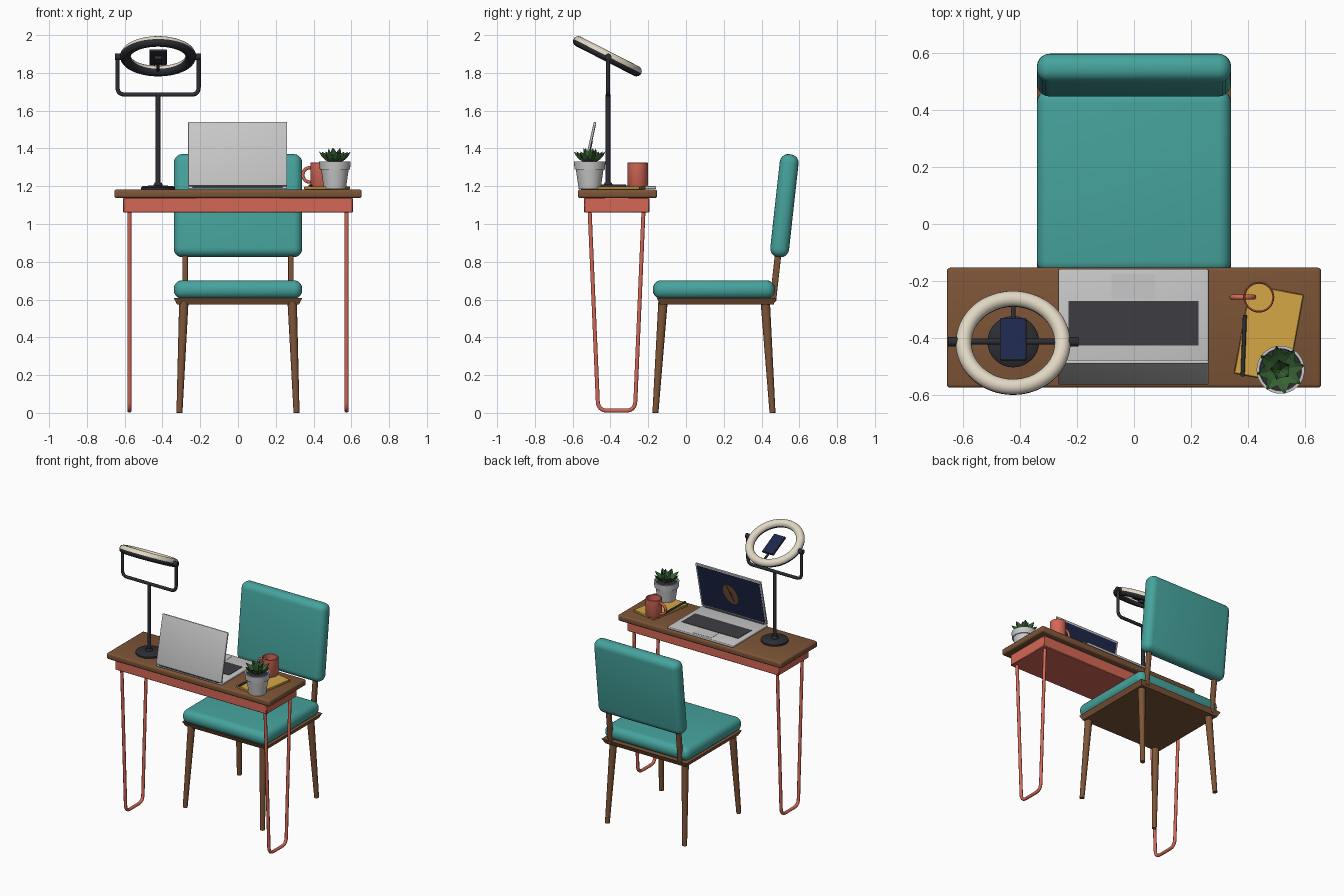
import bpy, bmesh, math
from mathutils import Matrix, Vector

if "Cube" in bpy.data.objects:
    bpy.data.objects.remove(bpy.data.objects["Cube"])

COLOURS = {
    "teal_fabric": (0.061, 0.366, 0.337), "brown_wood": (0.205, 0.089, 0.038),
    "coral_paint": (0.658, 0.138, 0.093), "cream_light": (0.75, 0.68, 0.55),
    "black_metal": (0.026, 0.027, 0.034), "light_grey": (0.58, 0.58, 0.58),
    "navy_screen": (0.012, 0.020, 0.070), "mustard_paper": (0.66, 0.39, 0.061),
    "leaf_green": (0.038, 0.122, 0.034), "charcoal_keys": (0.048, 0.045, 0.054)}
MATS = {}
for key, rgb in COLOURS.items():
    MATS[key] = bpy.data.materials.new(key)
    MATS[key].diffuse_color = (*rgb, 1)

T = Matrix.Translation
def rot(deg, axis):
    return Matrix.Rotation(math.radians(deg), 4, axis)


def finish(name, bm, *mats, m=Matrix(), smooth=40):
    me = bpy.data.meshes.new(name)
    bmesh.ops.recalc_face_normals(bm, faces=bm.faces[:])
    bm.to_mesh(me)
    bm.free()
    ob = bpy.data.objects.new(name, me)
    bpy.context.collection.objects.link(ob)
    ob.matrix_world = m
    for k in mats:
        me.materials.append(MATS[k])
    if smooth:
        bpy.ops.object.select_all(action='DESELECT')
        ob.select_set(True)
        bpy.context.view_layer.objects.active = ob
        bpy.ops.object.shade_smooth_by_angle(angle=math.radians(smooth))
    return ob


def box(name, mat, size, centre, m=Matrix(), bevel=0, seg=3, taper=1):
    """Box; taper scales the bottom face in x and y."""
    bm = bmesh.new()
    bmesh.ops.create_cube(bm, size=1)
    for v in bm.verts:
        k = taper if v.co.z < 0 else 1
        v.co = Vector((v.co.x * size[0] * k, v.co.y * size[1] * k, v.co.z * size[2]))
    if bevel:
        bmesh.ops.bevel(bm, geom=bm.edges[:], offset=bevel, segments=seg,
                        profile=0.5, affect='EDGES')
    return finish(name, bm, mat, m=m @ T(centre))


def rod(name, mat, a, b, r1, r2=None, seg=16):
    """Straight, optionally tapered rod from a to b."""
    a, b = Vector(a), Vector(b)
    bm = bmesh.new()
    bmesh.ops.create_cone(bm, cap_ends=True, segments=seg, radius1=r1,
                          radius2=r1 if r2 is None else r2, depth=(b - a).length)
    q = (b - a).to_track_quat('Z', 'Y').to_matrix().to_4x4()
    return finish(name, bm, mat, m=T((a + b) / 2) @ q)


def lathe(name, mat, profile, m, seg=32):
    bm = bmesh.new()
    vs = [bm.verts.new((r, 0, z)) for r, z in profile]
    es = [bm.edges.new(p) for p in zip(vs, vs[1:])]
    bmesh.ops.spin(bm, geom=vs + es, axis=(0, 0, 1), cent=(0, 0, 0),
                   angle=math.tau, steps=seg)
    bmesh.ops.remove_doubles(bm, verts=bm.verts[:], dist=1e-5)
    return finish(name, bm, mat, m=m)


def torus(name, mats, major, minor, m, n=48, k=16, rule=None):
    bm = bmesh.new()
    grid = [[bm.verts.new(((major + minor * math.cos(b)) * math.cos(a),
                           (major + minor * math.cos(b)) * math.sin(a), minor * math.sin(b)))
             for b in (math.tau * j / k for j in range(k))]
            for a in (math.tau * i / n for i in range(n))]
    for i in range(n):
        for j in range(k):
            f = bm.faces.new((grid[i][j], grid[(i + 1) % n][j],
                              grid[(i + 1) % n][(j + 1) % k], grid[i][(j + 1) % k]))
            f.material_index = int(bool(rule and rule(f.calc_center_median())))
    return finish(name, bm, *mats, m=m, smooth=80)


def tube(name, mat, pts, r, fillet):
    """Bent tube through pts with rounded corners."""
    pts = [Vector(p) for p in pts]
    path = [pts[0]]
    for p, c, n in zip(pts, pts[1:], pts[2:]):
        s, e = c + (p - c).normalized() * fillet, c + (n - c).normalized() * fillet
        for i in range(7):
            t = i / 6
            path.append(s * (1 - t) ** 2 + c * 2 * t * (1 - t) + e * t * t)
    path.append(pts[-1])
    cu = bpy.data.curves.new(name, 'CURVE')
    cu.dimensions = '3D'
    cu.bevel_depth, cu.bevel_resolution, cu.use_fill_caps = r, 3, True
    sp = cu.splines.new('POLY')
    sp.points.add(len(path) - 1)
    for q, v in zip(sp.points, path):
        q.co = (*v, 1)
    cu.materials.append(MATS[mat])
    ob = bpy.data.objects.new(name, cu)
    bpy.context.collection.objects.link(ob)


# Desk: top, apron, hairpin legs
box("desk_top", "brown_wood", (1.31, 0.42, 0.045), (0, -0.363, 1.16), bevel=0.012)
box("desk_apron", "coral_paint", (1.215, 0.345, 0.08), (0, -0.367, 1.1), bevel=0.004, seg=1)
for s, side in ((-1, "left"), (1, "right")):
    x = 0.575 * s
    tube("hairpin_leg_" + side, "coral_paint",
         [(x, -0.51, 1.07), (x, -0.465, 0.012), (x, -0.27, 0.012), (x, -0.225, 1.07)], 0.011, 0.05)

# Chair: cushions, seat frame, legs, back posts
box("seat_cushion", "teal_fabric", (0.68, 0.645, 0.098), (0, 0.147, 0.653), bevel=0.045, seg=5)
box("seat_frame", "brown_wood", (0.68, 0.635, 0.034), (0, 0.163, 0.592), taper=0.95)
tilt = T((0, 0.521, 1.097)) @ rot(-6.3, 'X')
box("back_cushion", "teal_fabric", (0.68, 0.1, 0.548), (0, 0, 0), m=tilt, bevel=0.045, seg=5)
for s, side in ((-1, "left"), (1, "right")):
    rod("front_leg_" + side, "brown_wood", (0.31 * s, -0.162, 0), (0.287 * s, -0.122, 0.585), 0.016, 0.025)
    rod("rear_leg_" + side, "brown_wood", (0.31 * s, 0.458, 0), (0.287 * s, 0.42, 0.585), 0.016, 0.025)
    box("back_post_" + side, "brown_wood", (0.028, 0.034, 0.4), (0.28 * s, -0.005, -0.31), m=tilt, bevel=0.006)

# Ring lamp: base, pole, yoke, ring, phone holder
LX, LY = -0.423, -0.412
lathe("lamp_base", "black_metal",
      [(0, 1.182), (0.09, 1.182), (0.09, 1.194), (0.08, 1.201), (0.025, 1.204), (0.018, 1.22), (0, 1.22)],
      T((LX, LY, 0)))
rod("lamp_pole", "black_metal", (LX, LY, 1.2), (LX, LY, 1.685), 0.013)
tube("lamp_yoke", "black_metal",
     [(LX - 0.215, LY, 1.885), (LX - 0.215, LY, 1.685), (LX + 0.215, LY, 1.685), (LX + 0.215, LY, 1.885)],
     0.011, 0.04)
for s in (-1, 1):
    rod("yoke_knob", "black_metal", (LX + 0.19 * s, LY, 1.885), (LX + 0.228 * s, LY, 1.885), 0.017)
head = T((LX, -0.416, 1.888)) @ rot(-27, 'X')
torus("ring_light", ("black_metal", "cream_light"), 0.173, 0.028, head, n=64, rule=lambda c: c.z > 0)
box("phone_body", "black_metal", (0.092, 0.163, 0.014), (0, 0.014, 0), m=head, bevel=0.004)
box("phone_screen", "navy_screen", (0.084, 0.155, 0.003), (0, 0.014, 0.0075), m=head)
box("phone_clamp", "black_metal", (0.04, 0.06, 0.02), (0, 0.014, -0.014), m=head)
rod("phone_stem", "black_metal", head @ Vector((0, 0.05, -0.008)), head @ Vector((0, 0.165, -0.008)), 0.008)

# Laptop: base, keyboard, trackpad, lid, screen picture
box("laptop_base", "light_grey", (0.525, 0.4, 0.016), (-0.002, -0.358, 1.192), bevel=0.005)
box("keyboard", "charcoal_keys", (0.455, 0.156, 0.004), (-0.002, -0.348, 1.2005))
box("trackpad", "light_grey", (0.155, 0.09, 0.003), (-0.002, -0.22, 1.2))
rod("laptop_hinge", "charcoal_keys", (-0.24, -0.553, 1.2), (0.236, -0.553, 1.2), 0.008)
lid = T((-0.002, -0.557, 1.2)) @ rot(-12.5, 'X')
box("laptop_lid", "light_grey", (0.525, 0.013, 0.345), (0, 0, 0.175), m=lid, bevel=0.004)
box("laptop_screen", "navy_screen", (0.5, 0.003, 0.315), (0, 0.0065, 0.175), m=lid)
bean = lid @ T((0, 0.009, 0.175)) @ rot(22, 'Y') @ rot(90, 'X')
for name, mat, w, h, d in (("screen_bean", "brown_wood", 0.055, 0.075, 0.003),
                           ("screen_bean_crease", "black_metal", 0.006, 0.066, 0.004)):
    bm = bmesh.new()
    bmesh.ops.create_cone(bm, cap_ends=True, segments=28, radius1=1, radius2=1, depth=d)
    bmesh.ops.scale(bm, vec=(w, h, 1), verts=bm.verts[:])
    finish(name, bm, mat, m=bean)

# Notebook and pen
box("notebook", "mustard_paper", (0.19, 0.315, 0.016), (0, 0, 0),
    m=T((0.472, -0.385, 1.191)) @ rot(-10.5, 'Z'), bevel=0.003, seg=1)
rod("pen", "black_metal", (0.388, -0.318, 1.203), (0.38, -0.533, 1.203), 0.007)

# Mug with handle
mug = T((0.437, -0.256, 1.198))
lathe("mug", "coral_paint", [(0, 0), (0.05, 0), (0.054, 0.006), (0.054, 0.125), (0.051, 0.128),
                             (0.047, 0.125), (0.047, 0.012), (0, 0.012)], mug)
lathe("mug_drink", "mustard_paper", [(0, 0.02), (0.047, 0.02)], mug)
torus("mug_handle", ("coral_paint",), 0.038, 0.009, mug @ T((-0.056, 0, 0.062)) @ rot(90, 'X'), n=32, k=10)

# Plant pot with rim and soil
pot = T((0.513, -0.51, 1.184))
lathe("plant_pot", "light_grey", [(0, 0), (0.058, 0), (0.073, 0.105), (0.08, 0.105), (0.084, 0.148),
                                  (0.074, 0.148), (0.072, 0.125), (0, 0.125)], pot)
lathe("soil", "black_metal", [(0, 0.13), (0.073, 0.13)], pot)

# Succulent leaves: pointed, folded blades in two rings
def leaf(name, length, width, turn, lift):
    bm = bmesh.new()
    rings = []
    for t, w in ((0, 0.4), (0.3, 0.9), (0.55, 1.0), (0.8, 0.55)):
        x, h, z = t * length, w * width / 2, 0.012 * t * t
        rings.append([bm.verts.new(c) for c in
                      ((x, h, z + 0.006), (x, 0, z), (x, -h, z + 0.006), (x, 0, z - 0.012 * w))])
    tip = bm.verts.new((length, 0, 0.016))
    for a, b in zip(rings, rings[1:]):
        for i in range(4):
            bm.faces.new((a[i], a[(i + 1) % 4], b[(i + 1) % 4], b[i]))
    for i in range(4):
        bm.faces.new((rings[-1][i], rings[-1][(i + 1) % 4], tip))
    bm.faces.new(rings[0])
    finish(name, bm, "leaf_green", m=pot @ T((0, 0, 0.138)) @ rot(turn, 'Z') @ rot(-lift, 'Y'), smooth=0)

for i in range(8):
    leaf("outer_leaf", 0.104, 0.05, i * 45 + 10, 27)
for i in range(5):
    leaf("inner_leaf", 0.085, 0.04, i * 72 + 30, 56)

for m in bpy.data.materials:
    if m.users and not m.is_grease_pencil:
        m.use_nodes = True
        m.node_tree.nodes["Principled BSDF"].inputs["Base Color"].default_value = m.diffuse_color
